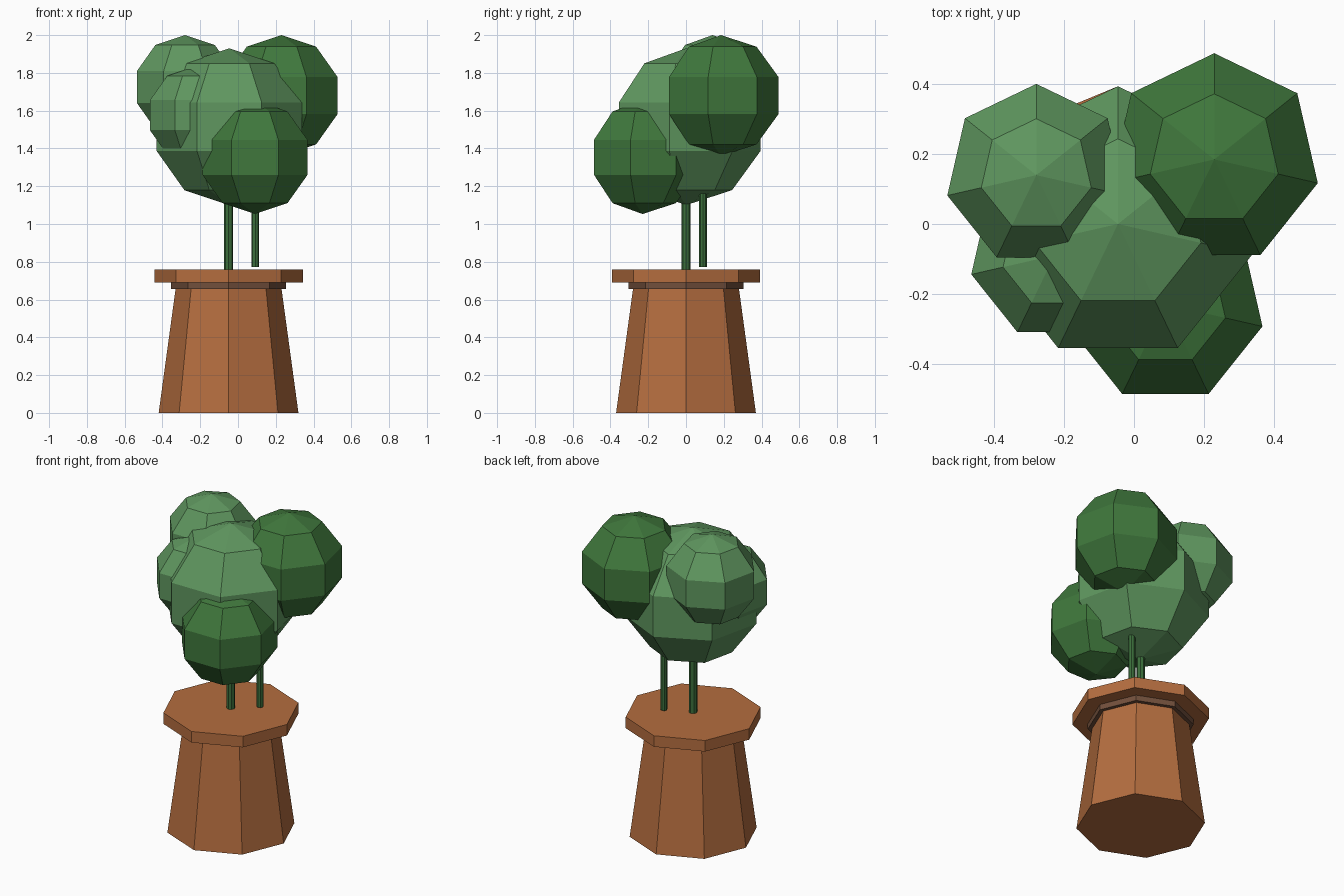
import bpy
import bmesh
from math import sin, cos, pi

if "Cube" in bpy.data.objects:
    bpy.data.objects.remove(bpy.data.objects["Cube"])


def material(name, rgb):
    m = bpy.data.materials.new(name)
    m.diffuse_color = (*rgb, 1)
    m.use_nodes = True
    m.node_tree.nodes["Principled BSDF"].inputs["Base Color"].default_value = m.diffuse_color
    return m


terracotta = material("terracotta", (0.46, 0.155, 0.05))
dark_clay = material("dark_clay", (0.17, 0.08, 0.045))
light_leaf = material("light_leaf", (0.115, 0.31, 0.115))
dark_leaf = material("dark_leaf", (0.05, 0.185, 0.045))
stem_green = material("stem_green", (0.045, 0.16, 0.045))


def lathe(name, profile, sides, loc, mat):
    """Flat-shaded faceted solid from (radius, z) points, bottom to top."""
    bm = bmesh.new()
    rings = []
    for r, z in profile:
        if r == 0:
            rings.append([bm.verts.new((0, 0, z))] * sides)
        else:
            angles = [pi / 2 + 2 * pi * i / sides for i in range(sides)]
            rings.append([bm.verts.new((r * cos(a), r * sin(a), z)) for a in angles])
    for low, high in zip(rings, rings[1:]):
        for i in range(sides):
            j = (i + 1) % sides
            bm.faces.new(dict.fromkeys((low[i], low[j], high[j], high[i])))
    if profile[0][0]:
        bm.faces.new(rings[0][::-1])
    if profile[-1][0]:
        bm.faces.new(rings[-1])
    bmesh.ops.recalc_face_normals(bm, faces=bm.faces[:])
    mesh = bpy.data.meshes.new(name)
    bm.to_mesh(mesh)
    bm.free()
    mesh.materials.append(mat)
    obj = bpy.data.objects.new(name, mesh)
    obj.location = loc
    bpy.context.collection.objects.link(obj)
    return obj


def foliage(name, radius, loc, mat):
    profile = [(radius * sin(pi * k / 5) if 0 < k < 5 else 0,
                -radius * cos(pi * k / 5)) for k in range(6)]
    lathe(name, profile, 7, loc, mat)


# Octagonal pot: tapered body, narrow collar, wide rim
pot_at = (-0.05, 0, 0)
lathe("pot_body", [(0.37, 0), (0.28, 0.66)], 8, pot_at, terracotta)
lathe("pot_collar", [(0.305, 0.655), (0.305, 0.69)], 8, pot_at, dark_clay)
lathe("pot_rim", [(0.393, 0.69), (0.393, 0.76)], 8, pot_at, terracotta)

# Two thin stems
lathe("main_stem", [(0.024, 0.755), (0.024, 1.3)], 8, (-0.05, 0, 0), stem_green)
lathe("side_stem", [(0.02, 0.773), (0.02, 1.3)], 8, (0.092, 0.09, 0), stem_green)

# Clustered foliage balls
foliage("foliage_centre", 0.415, (-0.046, 0, 1.515), light_leaf)
foliage("foliage_back_left", 0.275, (-0.28, 0.14, 1.725), light_leaf)
foliage("foliage_front_left", 0.257, (-0.228, -0.09, 1.576), light_leaf)
foliage("foliage_back_right", 0.32, (0.23, 0.185, 1.68), dark_leaf)
foliage("foliage_front_right", 0.3, (0.09, -0.23, 1.353), dark_leaf)
